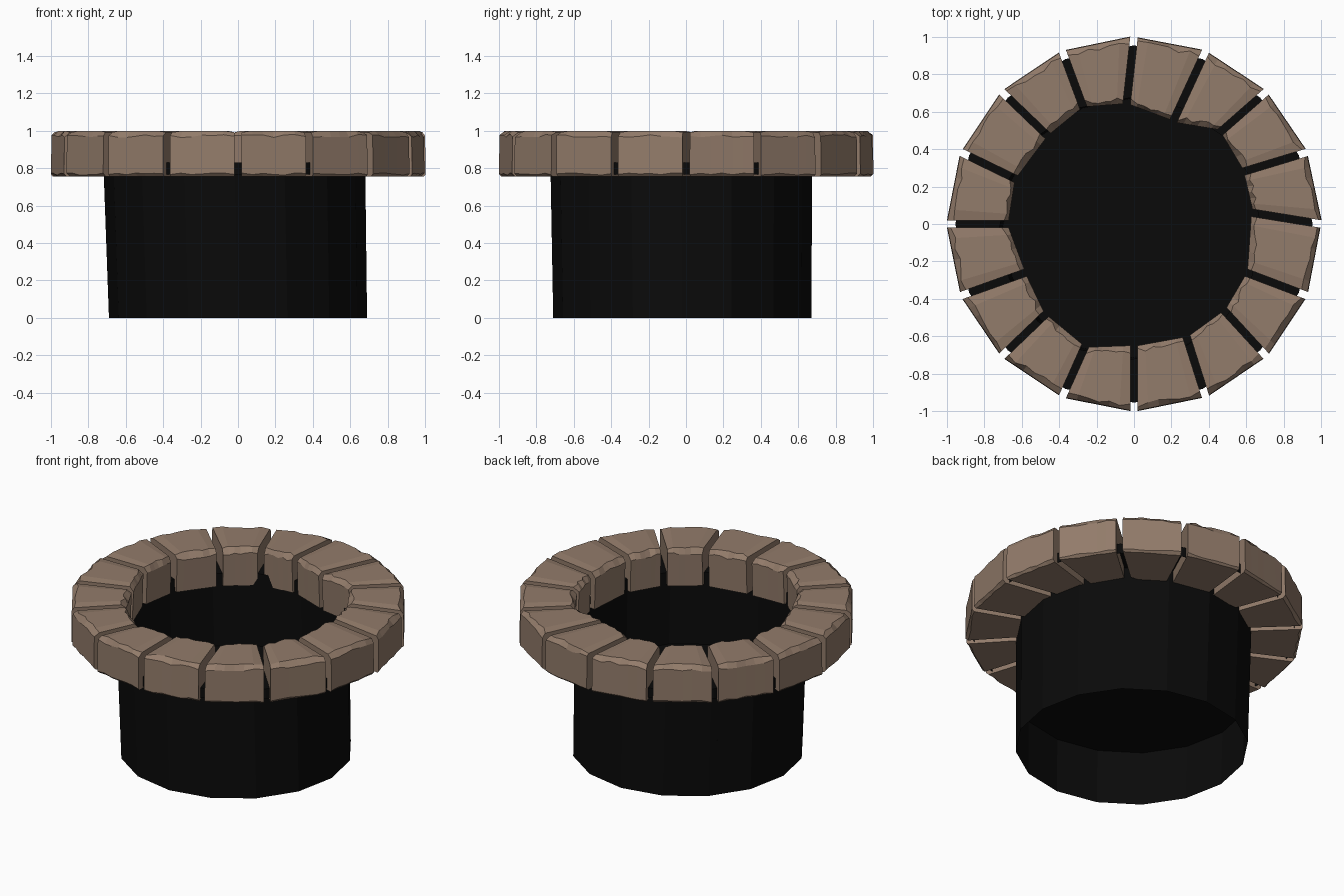
import bpy, bmesh, math, random
from mathutils import Vector

if "Cube" in bpy.data.objects:
    bpy.data.objects.remove(bpy.data.objects["Cube"])

random.seed(4)
N = 16
Z0, Z1 = 0.755, 1.0


def material(name, rgb):
    m = bpy.data.materials.new(name)
    m.diffuse_color = (*rgb, 1)
    m.use_nodes = True
    m.node_tree.nodes["Principled BSDF"].inputs["Base Color"].default_value = m.diffuse_color
    return m


stone_mat = material("stone", (0.29, 0.20, 0.145))
black_mat = material("black", (0.003, 0.003, 0.003))


def finish(name, bm, mat):
    bmesh.ops.recalc_face_normals(bm, faces=bm.faces[:])
    me = bpy.data.meshes.new(name)
    bm.to_mesh(me)
    bm.free()
    me.materials.append(mat)
    ob = bpy.data.objects.new(name, me)
    bpy.context.collection.objects.link(ob)
    return ob


# Inner ends of the slightly crooked joints, counter-clockwise from +x
inner = [(.63, .06), (.585, .28), (.46, .49), (.21, .55), (-.04, .64), (-.27, .62),
         (-.46, .47), (-.63, .24), (-.67, 0), (-.58, -.26), (-.47, -.48),
         (-.26, -.65), (0, -.65), (.28, -.6), (.48, -.46), (.6, -.26)]
inner = [Vector(p) for p in inner]
outer = [Vector((math.cos(i * math.tau / N), math.sin(i * math.tau / N))) for i in range(N)]


def joint_side(i, sign):
    """Joint line i shifted half a gap towards one neighbour."""
    a, b = inner[i % N], outer[i % N]
    d = (b - a).normalized()
    off = Vector((-d.y, d.x)) * 0.02 * sign
    return a + off, b + off


# Worn wedge-shaped stones: a chipped cross-section swept between two joints
STEPS = 6
for i in range(N):
    a0, b0 = joint_side(i, 1)
    a1, b1 = joint_side(i + 1, -1)
    bm = bmesh.new()
    rings = []
    for s in range(STEPS + 1):
        t = s / STEPS
        a, b = a0.lerp(a1, t), b0.lerp(b1, t)
        d = (b - a).normalized()
        w = (b - a).length
        end = s in (0, STEPS)
        ci = random.uniform(.012, .04)      # inner top chip
        co = random.uniform(.015, .04)      # outer top chip
        drop = random.uniform(.012, .028)
        ztop = Z1 - (.008 if end else 0)
        cb = random.uniform(.008, .02)
        prof = [(.008, Z0), (w - cb, Z0), (w, Z0 + cb), (w - .003, Z1 - drop - .008),
                (w - co, ztop), (ci, ztop), (0, Z1 - drop - .012)]
        rings.append([bm.verts.new((*(a + d * u), z)) for u, z in prof])
    for r, q in zip(rings, rings[1:]):
        for k in range(len(r)):
            n = (k + 1) % len(r)
            bm.faces.new((r[k], r[n], q[n], q[k]))
    bm.faces.new(rings[0])
    bm.faces.new(rings[-1][::-1])
    finish(f"rim_stone_{i + 1:02d}", bm, stone_mat)

# Black shaft: open bottom, thin flange with a turned-down lip between the stones
bm = bmesh.new()


def circle(cx, cy, r, z):
    return [bm.verts.new((cx + r * v.x, cy + r * v.y, z)) for v in outer]


levels = [circle(0, -.02, .69, 0), circle(-.02, -.025, .70, .83),
          circle(0, 0, .955, .83), circle(0, 0, .955, .765)]
for r, q in zip(levels, levels[1:]):
    for k in range(N):
        n = (k + 1) % N
        bm.faces.new((r[k], r[n], q[n], q[k]))
finish("shaft_wall", bm, black_mat)

# Floor inside the shaft
bm = bmesh.new()
bm.faces.new(circle(-.009, -.022, .694, .36))
finish("shaft_floor", bm, black_mat)
